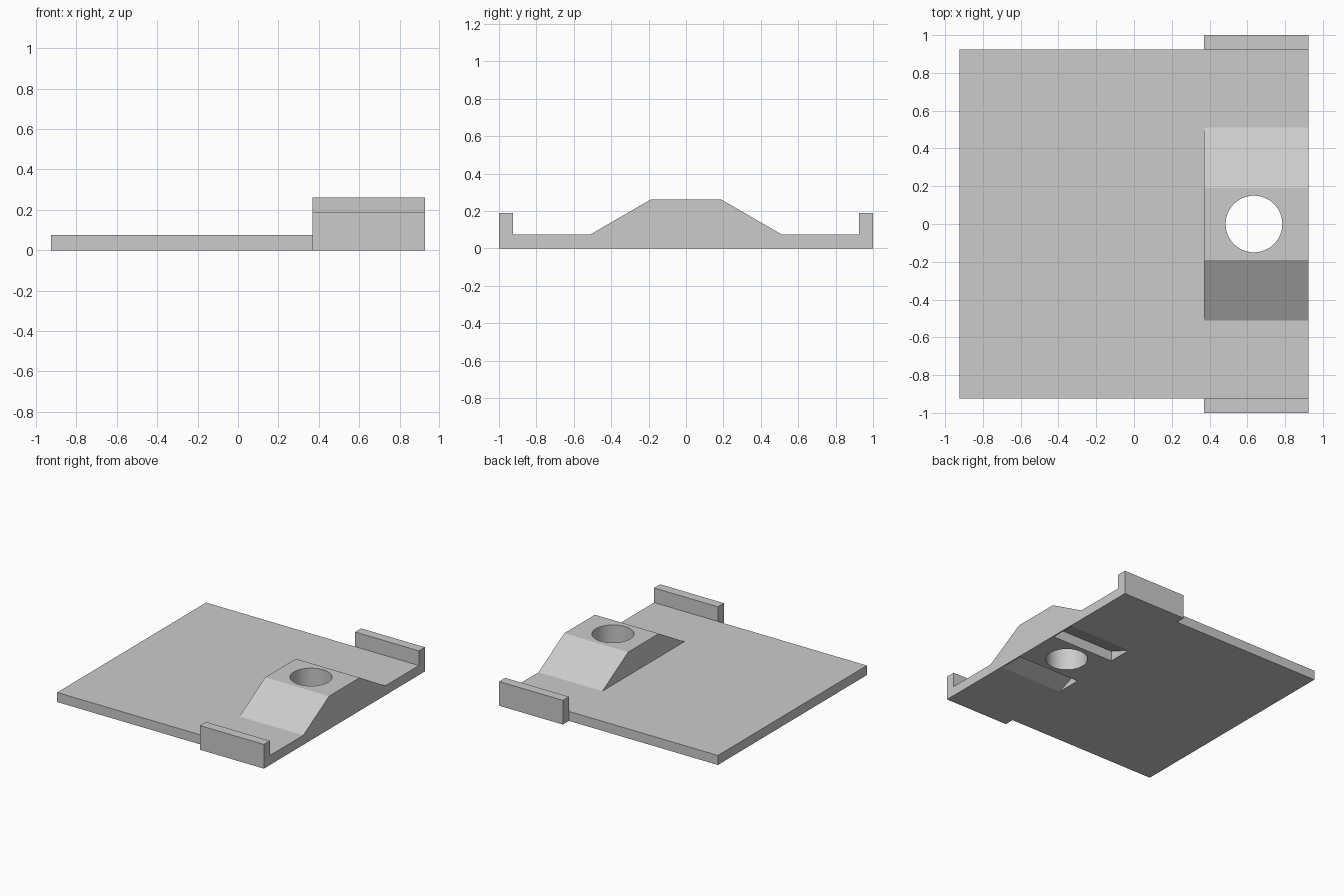
import bpy, bmesh, math

if "Cube" in bpy.data.objects:
    bpy.data.objects.remove(bpy.data.objects["Cube"])

HALF = 0.925      # plate half size
T = 0.075         # plate thickness
X0 = 0.37         # where the raised end section starts


def prism(name, profile, x0, x1):
    """Extrude a (y, z) profile along x."""
    bm = bmesh.new()
    face = bm.faces.new([bm.verts.new((x0, y, z)) for y, z in profile])
    ext = bmesh.ops.extrude_face_region(bm, geom=[face])
    verts = [v for v in ext["geom"] if isinstance(v, bmesh.types.BMVert)]
    bmesh.ops.translate(bm, verts=verts, vec=(x1 - x0, 0, 0))
    bmesh.ops.recalc_face_normals(bm, faces=bm.faces)
    mesh = bpy.data.meshes.new(name)
    bm.to_mesh(mesh)
    bm.free()
    obj = bpy.data.objects.new(name, mesh)
    bpy.context.collection.objects.link(obj)
    return obj


def combine(target, other, operation):
    """Apply a boolean and remove the helper."""
    mod = target.modifiers.new("boolean", "BOOLEAN")
    mod.operation = operation
    mod.solver = "EXACT"
    mod.object = other
    other.hide_render = True
    bpy.context.view_layer.objects.active = target
    bpy.ops.object.modifier_apply(modifier=mod.name)
    bpy.data.objects.remove(other)


# flat base plate
plate = prism("base_plate", [(-HALF, 0), (HALF, 0), (HALF, T), (-HALF, T)], -HALF, X0)

# end section: plate, sloped hump and upright side tabs in one mirrored profile
half = [(1.0, 0), (1.0, 0.19), (HALF, 0.19), (HALF, T), (0.51, T), (0.19, 0.26)]
end = prism("end_section", half + [(-y, z) for y, z in reversed(half)], X0, HALF)
combine(plate, end, "UNION")

# wedge pockets under the hump slopes
for s in (-1, 1):
    pocket = prism("pocket_cutter", [(s * 0.19, -0.02), (s * 0.19, 0.08),
                                     (s * 0.39, 0), (s * 0.39, -0.02)], X0 + 0.004, HALF - 0.01)
    combine(plate, pocket, "DIFFERENCE")

# round through hole
bpy.ops.mesh.primitive_cylinder_add(vertices=64, radius=0.15, depth=1, location=(0.635, 0, 0.1))
combine(plate, bpy.context.object, "DIFFERENCE")

# smooth only the hole wall
bpy.ops.object.select_all(action="DESELECT")
plate.select_set(True)
bpy.context.view_layer.objects.active = plate
bpy.ops.object.shade_smooth_by_angle(angle=math.radians(20))
